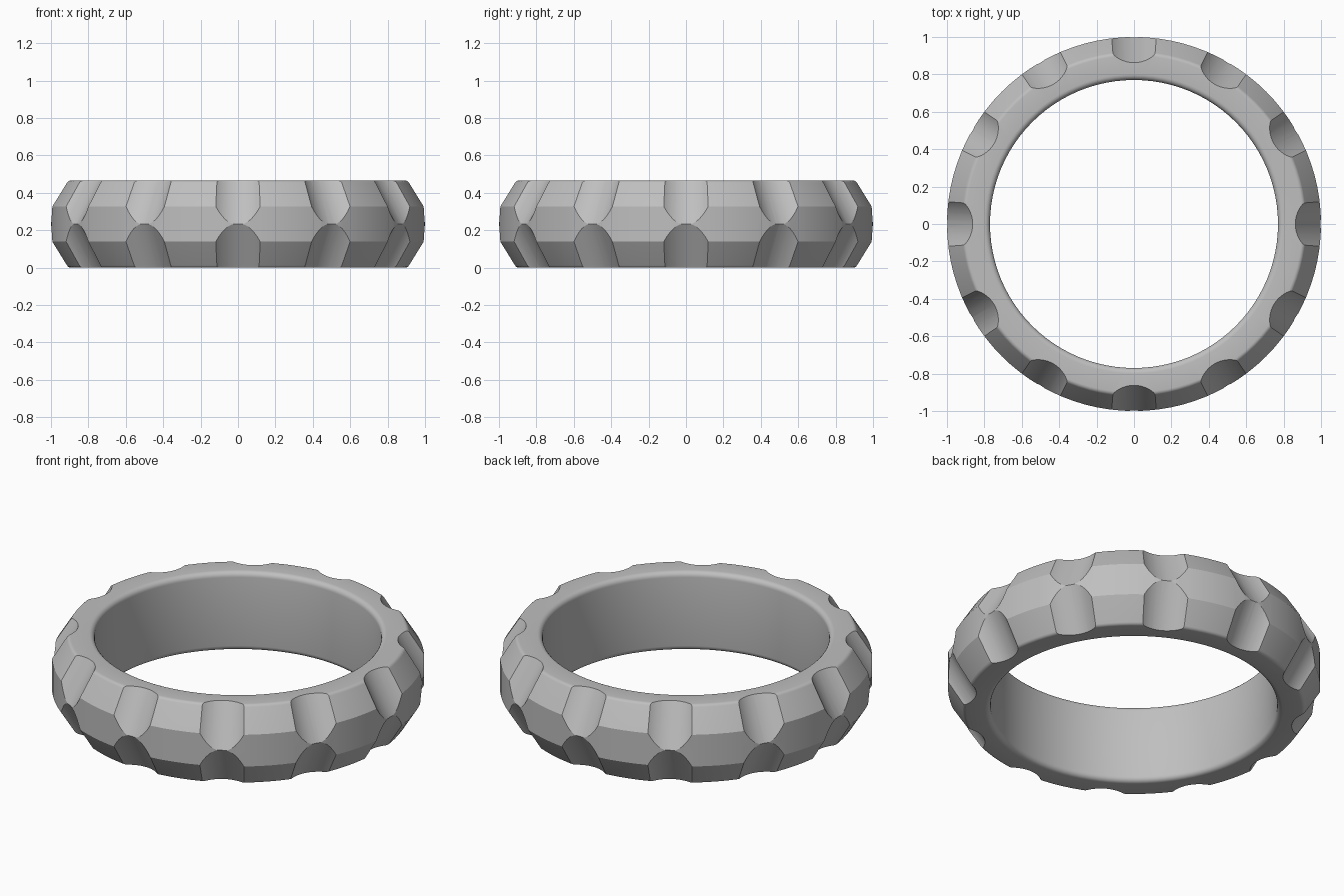
import bpy
import bmesh
from math import radians, sin, cos, tau
from mathutils import Matrix, Vector

if "Cube" in bpy.data.objects:
    bpy.data.objects.remove(bpy.data.objects["Cube"])

HEIGHT = 0.466
MID = HEIGHT / 2
NOTCHES = 12
NOTCH_RADIUS = 0.185
TILT = radians(30)


def add_object(name, bm):
    mesh = bpy.data.meshes.new(name)
    bmesh.ops.recalc_face_normals(bm, faces=bm.faces)
    bm.to_mesh(mesh)
    bm.free()
    obj = bpy.data.objects.new(name, mesh)
    bpy.context.collection.objects.link(obj)
    return obj


def arc(cx, cz, radius, start, end, steps=5):
    angles = [radians(start + (end - start) * i / steps) for i in range(steps + 1)]
    return [(cx + radius * cos(a), cz + radius * sin(a)) for a in angles]


# Ring: upper half profile mirrored downwards, then turned around z
upper = [(1.0, 0.327)]
upper += arc(0.9, HEIGHT - 0.025, 0.025, 30, 90)
upper += arc(0.80, HEIGHT - 0.03, 0.03, 90, 180)
lower = [(r, HEIGHT - z) for r, z in reversed(upper)]
bm = bmesh.new()
verts = [bm.verts.new((r, 0, z)) for r, z in upper + lower]
edges = [bm.edges.new((v, verts[i - 1])) for i, v in enumerate(verts)]
bmesh.ops.spin(bm, geom=verts + edges, cent=(0, 0, 0), axis=(0, 0, 1),
               angle=tau, steps=96, use_merge=True)
bmesh.ops.remove_doubles(bm, verts=bm.verts, dist=0.0001)
ring = add_object("grip_ring", bm)

grey = bpy.data.materials.new("plain grey")
grey.use_nodes = True
colour = (0.52, 0.52, 0.52, 1)
grey.diffuse_color = colour
grey.node_tree.nodes["Principled BSDF"].inputs["Base Color"].default_value = colour
ring.data.materials.append(grey)


# Tilted cylinders that scoop the grip notches, one row above and one below
def notch_cutter(name, side):
    bm = bmesh.new()
    axis_r = 0.997 + NOTCH_RADIUS / cos(TILT)
    for i in range(NOTCHES):
        place = (Matrix.Rotation(tau * i / NOTCHES, 4, "Z")
                 @ Matrix.Translation(Vector((axis_r, 0, MID)))
                 @ Matrix.Rotation(-side * TILT, 4, "Y"))
        bmesh.ops.create_cone(bm, cap_ends=True, segments=64, depth=0.8,
                              radius1=NOTCH_RADIUS, radius2=NOTCH_RADIUS,
                              matrix=place)
    cutter = add_object(name, bm)
    cutter.data.materials.append(grey)
    cutter.hide_render = True
    return cutter


bpy.ops.object.select_all(action="DESELECT")
ring.select_set(True)
bpy.context.view_layer.objects.active = ring
for name, side in (("upper_notch_cutter", 1), ("lower_notch_cutter", -1)):
    cutter = notch_cutter(name, side)
    cut = ring.modifiers.new(name, "BOOLEAN")
    cut.operation = "DIFFERENCE"
    cut.solver = "EXACT"
    cut.object = cutter
    bpy.ops.object.modifier_apply(modifier=name)
    bpy.data.objects.remove(cutter)

bpy.ops.object.shade_smooth_by_angle(angle=radians(25))
